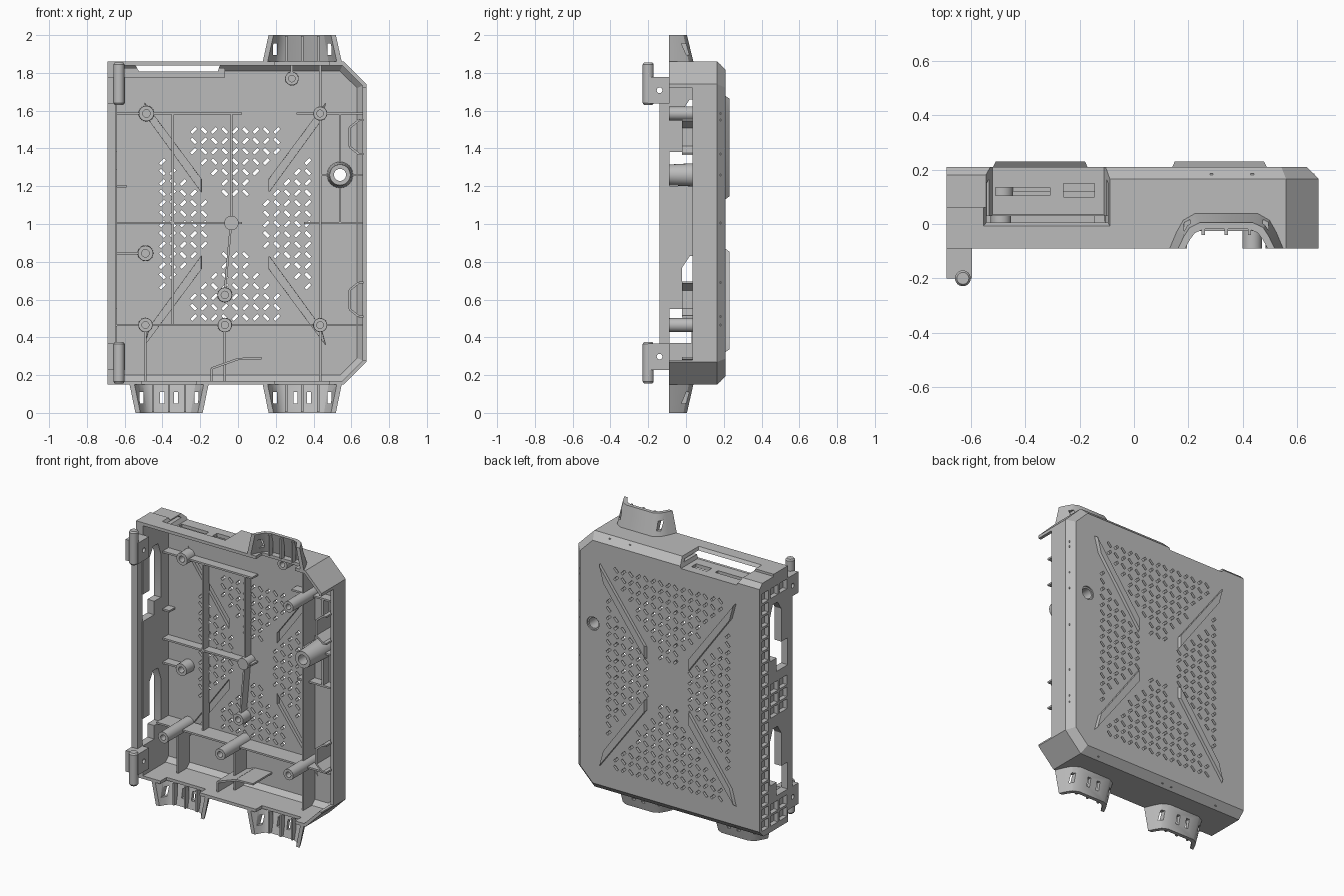
import bpy, bmesh, math

cube = bpy.data.objects.get("Cube")
if cube:
    bpy.data.objects.remove(cube, do_unlink=True)

GREY = bpy.data.materials.new("plain grey plastic")
GREY.use_nodes = True
GREY.diffuse_color = (0.5, 0.5, 0.5, 1)
GREY.node_tree.nodes["Principled BSDF"].inputs["Base Color"].default_value = (0.5, 0.5, 0.5, 1)
made = []


def at(axis, u, v, t):
    return {"x": (t, u, v), "y": (u, t, v), "z": (u, v, t)}[axis]


def loft(bm, rings, closed=False):
    """Skin a list of equal point rings, with end caps or joined end to end."""
    vs = [[bm.verts.new(p) for p in r] for r in rings]
    n = len(vs[0])
    pairs = list(zip(vs, vs[1:])) + ([(vs[-1], vs[0])] if closed else [])
    faces = []
    for a, b in pairs:
        faces += [bm.faces.new((a[i], a[(i + 1) % n], b[(i + 1) % n], b[i])) for i in range(n)]
    if not closed:
        faces += [bm.faces.new(vs[0]), bm.faces.new(vs[-1])]
    bmesh.ops.recalc_face_normals(bm, faces=faces)


def prism(bm, axis, pts, a, b):
    loft(bm, [[at(axis, u, v, t) for u, v in pts] for t in (a, b)])


def box(bm, x0, x1, y0, y1, z0, z1):
    prism(bm, "z", [(x0, y0), (x1, y0), (x1, y1), (x0, y1)], z0, z1)


def circle(axis, u, v, r, t, n=24):
    return [at(axis, u + r * math.cos(k * math.tau / n), v + r * math.sin(k * math.tau / n), t)
            for k in range(n)]


def part(name, bm):
    me = bpy.data.meshes.new(name)
    bm.to_mesh(me)
    bm.free()
    me.materials.append(GREY)
    ob = bpy.data.objects.new(name, me)
    bpy.context.collection.objects.link(ob)
    made.append(ob)
    return ob


def cut(ob, bm):
    cutter = part("cutter", bm)
    made.remove(cutter)
    mod = ob.modifiers.new("cut", "BOOLEAN")
    mod.operation, mod.solver, mod.object = "DIFFERENCE", "EXACT", cutter
    dg = bpy.context.evaluated_depsgraph_get()
    me = bpy.data.meshes.new_from_object(ob.evaluated_get(dg))
    ob.modifiers.clear()
    ob.data = me
    bpy.data.objects.remove(cutter, do_unlink=True)


# Tray shell: chamfered outline, bevelled back edge, hollow inside
def outline(y, d, left=0.0):
    e = 0.4 * d
    return [(x, y, z) for x, z in (
        (-0.69 + left, 0.15 + d), (0.56 - e, 0.15 + d), (0.68 - d, 0.27 + e),
        (0.68 - d, 1.74 - e), (0.56 - e, 1.86 - d), (-0.69 + left, 1.86 - d))]


bm = bmesh.new()
loft(bm, [outline(-0.09, 0), outline(0.165, 0), outline(0.21, 0.045)])
shell = part("tray_shell", bm)
bm = bmesh.new()
loft(bm, [outline(-0.2, 0.02, 0.05), outline(0.15, 0.02, 0.05), outline(0.18, 0.05, 0.05)])
cut(shell, bm)

# Connector recess lining under the top wall
bm = bmesh.new()
box(bm, -0.645, -0.07, 0.03, 0.19, 1.775, 1.825)
part("recess_lining", bm)
lining = made[-1]

# Low middle of the left wall, clip mouths, side windows and wall pockets
CLIPS = ((0.34, 1.855, 2.0), (0.34, 0.155, 0.0), (-0.365, 0.155, 0.0))
bm = bmesh.new()
box(bm, 0.62, 0.75, -0.2, 0.035, 0.28, 1.72)
for cx, z, tip in CLIPS:
    box(bm, cx - 0.145, cx + 0.145, -0.2, -0.025, z - 0.04, z + 0.04)
WINDOW = [(-0.1, 1.2), (0.03, 1.2), (0.03, 1.29), (0.1, 1.29), (0.1, 1.58), (0.07, 1.66),
          (0.02, 1.66), (-0.02, 1.6), (-0.02, 1.38), (-0.1, 1.38)]
for drop in (0, 0.83):
    prism(bm, "x", [(u, v - drop) for u, v in WINDOW], -0.8, -0.6)
for row in range(20):
    z = 0.19 + row * 0.08
    for y0, y1 in ((-0.08, 0.0), (0.015, 0.095), (0.115, 0.185)):
        near = any(z + 0.08 > 1.19 - d and z < 1.67 - d for d in (0, 0.83))
        if not (near and y0 < 0.1):
            box(bm, -0.75, -0.66, y0, y1, z, z + 0.065)
cut(shell, bm)

# Recess and step on top, with port slots through its floor
for ob in (shell, lining):
    bm = bmesh.new()
    loft(bm, [[(-0.56, -0.015, 1.87), (-0.085, -0.015, 1.87), (-0.085, 0.3, 1.87), (-0.56, 0.3, 1.87)],
              [(-0.52, 0.035, 1.8), (-0.11, 0.035, 1.8), (-0.11, 0.3, 1.8), (-0.52, 0.3, 1.8)]])
    cut(ob, bm)
    bm = bmesh.new()
    box(bm, -0.51, -0.31, 0.105, 0.135, 1.7, 1.95)
    box(bm, -0.26, -0.145, 0.1, 0.15, 1.7, 1.95)
    cut(ob, bm)
bm = bmesh.new()
box(bm, -0.8, -0.5, 0.06, 0.3, 1.845, 1.95)
cut(shell, bm)

# Vent slots in four fields, rib hollows and the screw hole in the back plate
CX, CZ, STEP = -0.015, 1.0, 0.055
RIB = [(0.155, 0.13), (0.155, 0.21), (0.505, 0.68), (0.475, 0.57)]
SIGNS = [(sx, sz) for sx in (-1, 1) for sz in (-1, 1)]


def rib_ring(sx, sz, y, s):
    mu, mw = 0.32, 0.4
    return [(CX + sx * (mu + (u - mu) * s), y, CZ + sz * (mw + (w - mw) * s)) for u, w in RIB]


bm = bmesh.new()
for i in range(-12, 13):
    for j in range(-12, 13):
        u, w = i * STEP, j * STEP
        au, aw = abs(u), abs(w)
        tall = 0.16 < aw < 0.67 and au < aw * 0.74 - 0.06
        wide = 0.13 < au < 0.47 and aw < au * 1.2 - 0.08
        if not (tall or wide):
            continue
        through = (tall and au < 0.24 and aw < 0.5) or (wide and au < 0.4)
        s = 1 if (i + j) % 2 else -1
        a, b = 0.013, 0.0055
        pts = [(CX + u + p + q, CZ + w + s * (p - q))
               for p, q in ((-a, -b), (a, -b), (a, b), (-a, b))]
        prism(bm, "y", pts, 0.1 if through else 0.194, 0.3)
for sx, sz in SIGNS:
    loft(bm, [rib_ring(sx, sz, 0.1, 0.9), rib_ring(sx, sz, 0.2, 0.85)])
loft(bm, [circle("y", 0.54, 1.26, 0.045, y) for y in (0.1, 0.3)])
cut(shell, bm)

# Raised wedge ribs on the back
bm = bmesh.new()
for sx, sz in SIGNS:
    loft(bm, [rib_ring(sx, sz, 0.207, 1.0), rib_ring(sx, sz, 0.23, 0.94)])
part("back_wedge_ribs", bm)

# Screw posts: x, z, radius, tip depth
bm = bmesh.new()
for x, z, r, y in ((-0.485, 1.585, 0.04, 0.1), (0.435, 1.585, 0.036, -0.09), (0.285, 1.77, 0.035, 0.06),
                   (-0.49, 0.845, 0.04, 0.1), (-0.49, 0.465, 0.037, -0.09), (-0.07, 0.465, 0.037, -0.09),
                   (0.435, 0.465, 0.036, -0.09), (-0.07, 0.625, 0.038, 0.1)):
    loft(bm, [circle("y", x, z, k * r, t) for k, t in ((1.05, 0.185), (1, y), (0.5, y), (0.5, y + 0.06))])
loft(bm, [circle("y", -0.035, 1.005, 0.038, t) for t in (0.185, 0.1)])
loft(bm, [circle("y", 0.54, 1.26, r, t)
          for r, t in ((0.07, 0.2), (0.055, -0.09), (0.032, -0.09), (0.035, 0.2))], closed=True)
part("screw_posts", bm)


# Inner stiffening walls along paths in the tray floor
def wall(bm, top, *path, half=0.006):
    for (x0, z0), (x1, z1) in zip(path, path[1:]):
        d = math.hypot(x1 - x0, z1 - z0)
        nx, nz = -(z1 - z0) / d * half, (x1 - x0) / d * half
        prism(bm, "y", [(x0 + nx, z0 + nz), (x1 + nx, z1 + nz), (x1 - nx, z1 - nz), (x0 - nx, z0 - nz)],
              top, 0.185)


bm = bmesh.new()
LOW, TALL = 0.12, 0.06
wall(bm, LOW, (-0.645, 1.585), (-0.525, 1.585))
wall(bm, LOW, (-0.445, 1.585), (0.02, 1.585))
wall(bm, LOW, (0.31, 1.585), (0.4, 1.585))
wall(bm, LOW, (0.47, 1.585), (0.665, 1.585))
wall(bm, LOW, (-0.035, 1.04), (-0.035, 1.585))
wall(bm, LOW, (-0.345, 0.465), (-0.345, 1.585))
wall(bm, LOW, (-0.645, 1.005), (0.02, 1.005))
wall(bm, LOW, (0.35, 1.005), (0.665, 1.005))
wall(bm, LOW, (-0.04, 0.97), (-0.068, 0.66))
wall(bm, LOW, (-0.645, 0.845), (-0.53, 0.845))
wall(bm, LOW, (-0.645, 1.2), (-0.59, 1.2))
for a, b in ((-0.645, -0.525), (-0.455, -0.105), (-0.035, 0.4), (0.47, 0.665)):
    wall(bm, TALL, (a, 0.465), (b, 0.465))
for a, b in ((0.165, 0.43), (0.5, 1.55), (1.62, 1.845)):
    wall(bm, TALL, (0.435, a), (0.435, b))
for x in (-0.49, -0.07):
    wall(bm, TALL, (x, 0.165), (x, 0.43))
wall(bm, LOW, (0.54, 1.005), (0.54, 1.2))
wall(bm, LOW, (0.54, 1.32), (0.54, 1.585))
wall(bm, TALL, (0.435, 1.26), (0.48, 1.26))
wall(bm, TALL, (0.6, 1.26), (0.665, 1.26))
wall(bm, TALL, (0.285, 1.8), (0.285, 1.845))
wall(bm, -0.02, (-0.14, 0.165), (-0.14, 0.235), (0.0, 0.285), (0.125, 0.29))
for z in (1.46, 0.6):
    wall(bm, -0.02, (0.665, z + 0.09), (0.64, z + 0.09), (0.59, z + 0.05), (0.59, z - 0.05),
         (0.64, z - 0.09), (0.665, z - 0.09))
part("inner_walls", bm)

# Arched clips, flared at the base, with vent slots and inner ribs
ARCH = [(-1, -0.09), (-0.88, -0.03), (-0.76, 0.015), (-0.55, 0.04)]
ARCH += [(-u, y) for u, y in reversed(ARCH)]


def arch_ring(cx, z, hw, drop):
    outer = [(cx + u * hw, max(y - drop * (y + 0.09) / 0.13, -0.09), z) for u, y in ARCH]
    inner = [(cx + u * (hw - 0.026), y - (drop + 0.024) * (y + 0.09) / 0.13, z) for u, y in ARCH]
    return outer + inner[::-1]


for n, (cx, z, tip) in enumerate(CLIPS):
    bm = bmesh.new()
    loft(bm, [arch_ring(cx, z, 0.21, 0), arch_ring(cx, tip, 0.178, 0.035)])
    clip = part(f"clip_{n + 1}", bm)
    bm = bmesh.new()
    mid = z + (tip - z) * 0.48
    for off in ((-0.145, 0.145) if n == 0 else (-0.145, -0.036, 0.036, 0.145)):
        box(bm, cx + off - 0.011, cx + off + 0.011, -0.07, 0.1, mid - 0.03, mid + 0.03)
    cut(clip, bm)
    bm = bmesh.new()
    for off in (-0.085, 0, 0.085):
        box(bm, cx + off - 0.006, cx + off + 0.006, -0.04, -0.005, min(z, tip) + 0.005, max(z, tip) - 0.005)
    part(f"clip_{n + 1}_ribs", bm)

# Hinge side: front rim strip, drilled blocks and pins
bm = bmesh.new()
box(bm, -0.69, -0.645, -0.14, -0.088, 0.36, 1.65)
part("hinge_rim", bm)
for name, z, p0, p1 in (("upper", 1.708, 1.63, 1.855), ("lower", 0.298, 0.155, 0.375)):
    bm = bmesh.new()
    box(bm, -0.69, -0.597, -0.2, -0.088, z - 0.07, z + 0.07)
    block = part(f"{name}_hinge_block", bm)
    bm = bmesh.new()
    loft(bm, [circle("x", -0.14, z, 0.015, x) for x in (-0.8, -0.5)])
    cut(block, bm)
    bm = bmesh.new()
    loft(bm, [circle("z", -0.63, -0.2, r, t)
              for r, t in ((0.022, p0), (0.029, p0 + 0.01), (0.029, p1 - 0.01), (0.022, p1))])
    part(f"{name}_hinge_pin", bm)

# Smooth round parts, keep hard edges
bpy.ops.object.select_all(action="DESELECT")
for ob in made:
    ob.select_set(True)
bpy.context.view_layer.objects.active = shell
bpy.ops.object.shade_smooth_by_angle(angle=math.radians(30))
